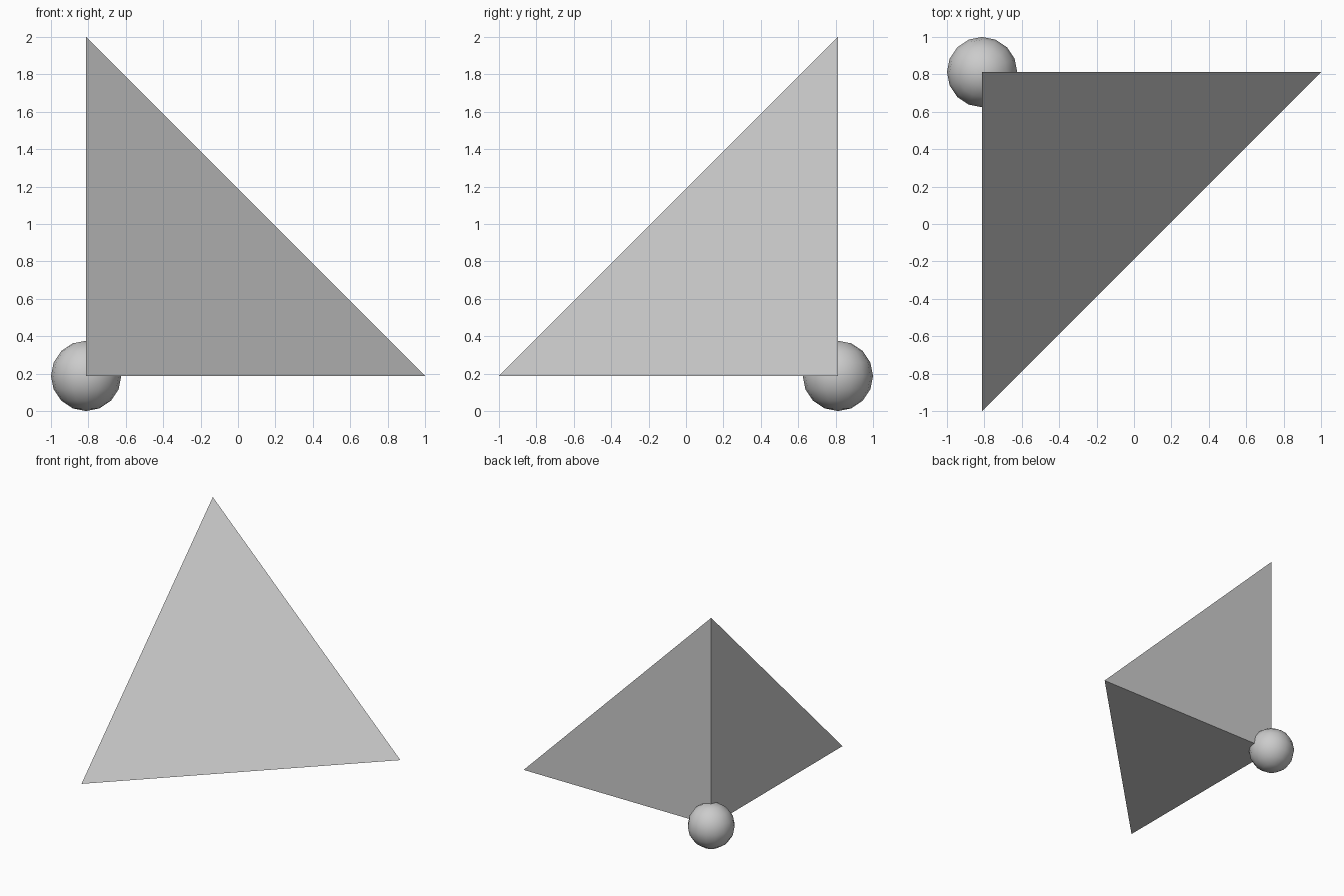
import bpy, bmesh
from mathutils import Vector

if "Cube" in bpy.data.objects:
    bpy.data.objects.remove(bpy.data.objects["Cube"])

R = 0.188                                # ball radius
corner = Vector((R - 1, 1 - R, R))       # right-angled corner of the pyramid
L = 2 - R                                # length of the three square edges

# Corner pyramid: three perpendicular edges meeting at the ball
bm = bmesh.new()
for offset in ((0, 0, 0), (L, 0, 0), (0, -L, 0), (0, 0, L)):
    bm.verts.new(corner + Vector(offset))
bmesh.ops.convex_hull(bm, input=bm.verts[:])
bmesh.ops.recalc_face_normals(bm, faces=bm.faces[:])
mesh = bpy.data.meshes.new("corner_pyramid")
bm.to_mesh(mesh)
bm.free()
bpy.context.collection.objects.link(bpy.data.objects.new("corner_pyramid", mesh))

# Ball marking the right-angled corner
bpy.ops.mesh.primitive_uv_sphere_add(segments=16, ring_count=8, radius=R, location=corner)
bpy.context.object.name = "corner_ball"
bpy.ops.object.shade_smooth()
